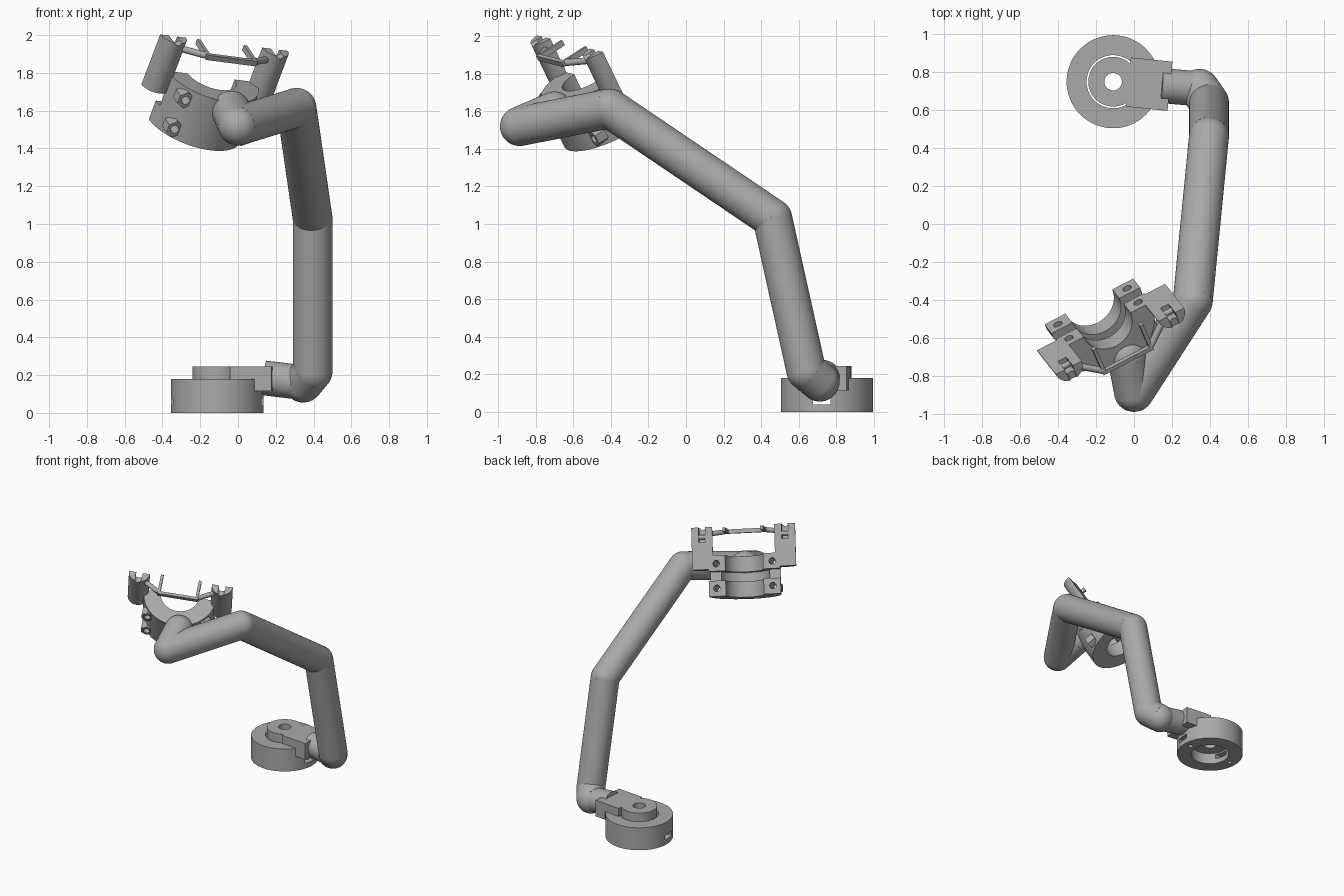
import bpy
import math
from mathutils import Vector, Matrix

cube = bpy.data.objects.get("Cube")
if cube:
    bpy.data.objects.remove(cube, do_unlink=True)

grey = bpy.data.materials.new("plain_grey")
grey.use_nodes = True
GREY = (0.4, 0.4, 0.4, 1)
grey.diffuse_color = GREY
grey.node_tree.nodes["Principled BSDF"].inputs["Base Color"].default_value = GREY

# Clamp frame: x across, y towards the open side, z along the bore
across = Vector((0.882, 0.457, -0.114)).normalized()
bore = Vector((0.34, -0.40, 0.85))
bore = (bore - across * bore.dot(across)).normalized()
opening = bore.cross(across)
CLAMP = Matrix((across, opening, bore)).transposed().to_4x4()
CLAMP.translation = (-0.19, -0.47, 1.653)


def finish(name):
    ob = bpy.context.object
    ob.name = name
    ob.data.materials.append(grey)
    return ob


def box(name, low, high):
    low, high = Vector(low), Vector(high)
    bpy.ops.mesh.primitive_cube_add(size=1, location=(low + high) / 2)
    ob = finish(name)
    ob.scale = high - low
    bpy.ops.object.transform_apply()
    return ob


def rod(name, start, end, radius, sides=64):
    start, end = Vector(start), Vector(end)
    axis = end - start
    bpy.ops.mesh.primitive_cylinder_add(vertices=sides, radius=radius, depth=axis.length)
    ob = finish(name)
    turn = axis.to_track_quat("Z", "Y").to_matrix().to_4x4()
    ob.data.transform(Matrix.Translation((start + end) / 2) @ turn)
    return ob


def boolean(ob, tools, operation="DIFFERENCE"):
    bpy.context.view_layer.objects.active = ob
    for tool in tools:
        tool.hide_render = True
        mod = ob.modifiers.new("cut", "BOOLEAN")
        mod.operation = operation
        mod.solver = "EXACT"
        mod.object = tool
        bpy.ops.object.modifier_apply(modifier=mod.name)
        bpy.data.objects.remove(tool, do_unlink=True)
    return ob


def smooth(ob):
    bpy.ops.object.select_all(action="DESELECT")
    ob.select_set(True)
    bpy.context.view_layer.objects.active = ob
    bpy.ops.object.shade_smooth_by_angle(angle=math.radians(30))


# Base collar with bore, side slot and screw holes
bx, by = -0.11, 0.75
collar = rod("base_collar", (bx, by, 0), (bx, by, 0.18), 0.245, 96)
cuts = [rod("cutter", (bx, by, -0.1), (bx, by, 0.3), 0.14),
        box("cutter", (bx - 0.4, by - 0.075, 0.04), (bx + 0.4, by + 0.02, 0.075))]
for side in (-1, 1):
    x = bx + side * 0.19
    cuts.append(rod("cutter", (x, by, -0.1), (x, by, 0.1), 0.018, 24))
boolean(collar, cuts)

# Pivot disc and the block that carries the arm
disc = rod("pivot_disc", (bx, by, 0.08), (bx, by, 0.245), 0.131)
boolean(disc, [rod("cutter", (bx, by, 0), (bx, by, 0.4), 0.046, 32)])
block = box("arm_block", (-0.11, -0.13, 0.18), (0.11, 0.13, 0.245))
boolean(block, [box("block_step", (0.02, -0.13, 0.115), (0.11, 0.13, 0.19))], "UNION")
block.data.transform(Matrix.Translation((0.08, 0.737, 0)) @ Matrix.Rotation(-0.1, 4, "Z"))

# Bent arm: straight tubes with ball joints
path = [(0.14, 0.73, 0.185), (0.345, 0.712, 0.16), (0.395, 0.64, 0.22), (0.395, 0.46, 1.03),
        (0.31, -0.405, 1.615), (0.0, -0.885, 1.52), (-0.035, -0.70, 1.6)]
RADIUS = 0.105
tubes = []
for i, (a, b) in enumerate(zip(path, path[1:])):
    tubes.append(rod("arm_tube", a, b, 0.092 if i == 0 else RADIUS))
for p in path[1:]:
    bpy.ops.mesh.primitive_uv_sphere_add(segments=48, ring_count=24, radius=RADIUS, location=p)
    tubes.append(finish("arm_joint"))

# Half-ring clamp saddle
saddle = rod("clamp_saddle", (0, 0, -0.15), (0, 0, 0.15), 0.265, 96)
cuts = [box("cutter", (-1, 0, -1), (1, 1, 1)),
        rod("cutter", (0, 0, -0.4), (0, 0, 0.4), 0.14),
        rod("cutter", (0, 0, -0.035), (0, 0, 0.035), 0.185),
        box("cutter", (-0.4, -0.05, -0.035), (0.4, 0.1, 0.035))]
clamp = [saddle]
for side in (-1, 1):
    for level in (-0.09, 0.09):
        x = side * 0.207
        cuts.append(rod("cutter", (x, -0.4, level), (x, 0.1, level), 0.024, 24))
        # Hex nuts under the bolt holes
        nut = rod("hex_nut", (x, -0.13, level), (x, -0.195, level), 0.048, 6)
        clamp.append(boolean(nut, [rod("cutter", (x, -0.3, level), (x, 0, level), 0.024, 24)]))

    # Half-round post with a slotted top
    x = side * 0.306
    post = rod("clamp_post", (x, 0, 0.05), (x, 0, 0.36), 0.077)
    boolean(post, [box("cutter", (x - 0.2, 0, 0), (x + 0.2, 0.2, 0.5)),
                   box("cutter", (x - 0.024, -0.035, 0.25), (x + 0.024, 0.1, 0.5)),
                   rod("cutter", (x, -0.2, 0.37), (x, 0.1, 0.37), 0.025, 24)])
    clamp.append(post)

    # Hinge pin, link and prong of the wire clip
    clamp.append(rod("hinge_pin", (x - 0.035, -0.02, 0.29), (x + 0.035, -0.02, 0.29), 0.016, 24))
    clamp.append(rod("clip_link", (side * 0.27, -0.03, 0.31), (side * 0.145, -0.125, 0.335), 0.018, 24))
    e = side * 0.14
    clamp.append(box("clip_prong", (e - 0.01, -0.145, 0.32), (e + 0.01, 0.02, 0.35)))
boolean(saddle, cuts)
clamp.append(box("clip_bar", (-0.15, -0.147, 0.32), (0.15, -0.125, 0.35)))

for ob in clamp:
    ob.data.transform(CLAMP)
for ob in [collar, disc, block] + tubes + clamp:
    smooth(ob)
